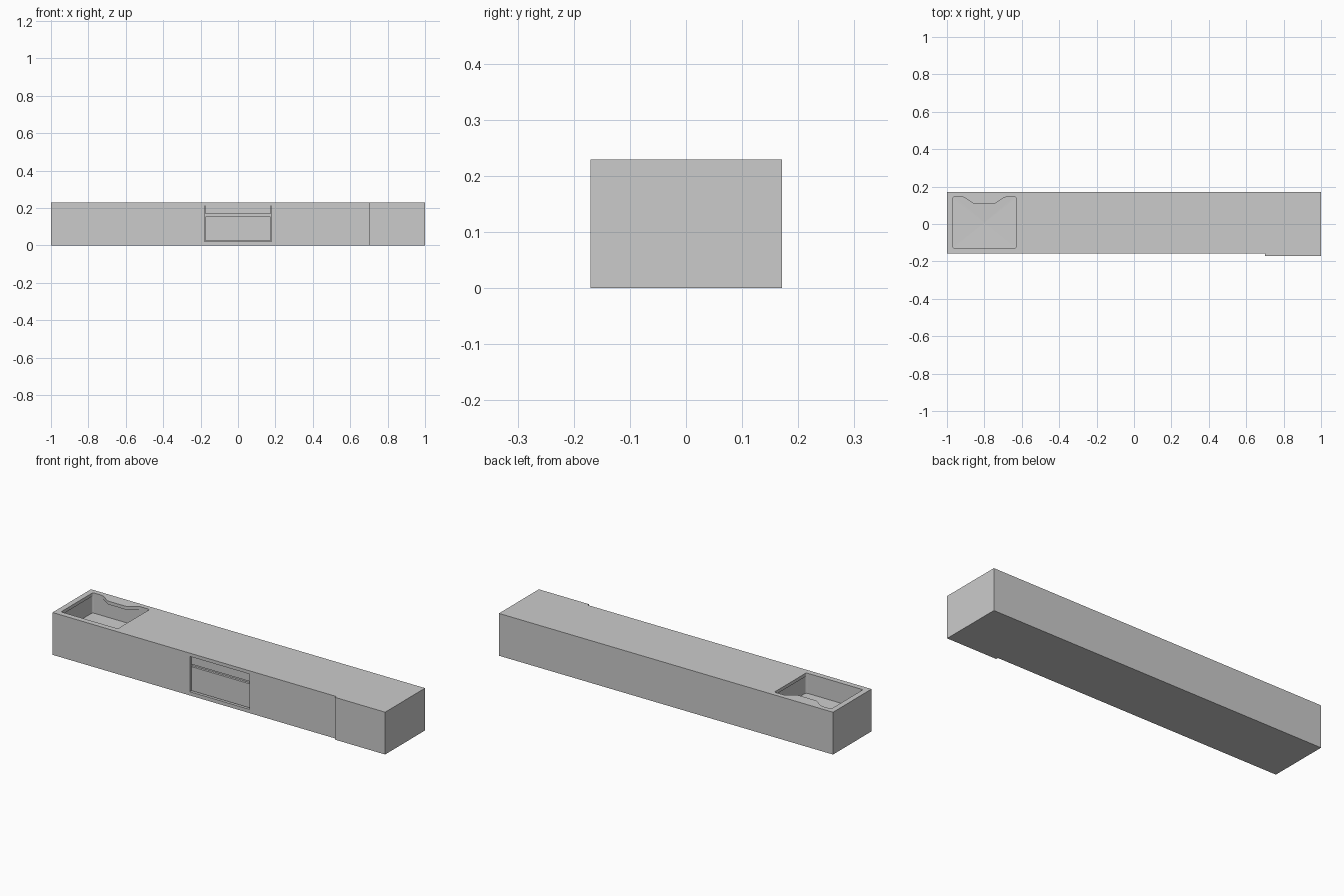
import bpy, bmesh
from mathutils import Vector

if "Cube" in bpy.data.objects:
    bpy.data.objects.remove(bpy.data.objects["Cube"])

BACK, FRONT, STEP, TOP = 0.171, -0.158, -0.170, 0.229


def prism(name, pts, z0, z1, radius=0.0, dip=0.0):
    """Extrude a plan outline; optionally round its corners and dip its base."""
    bm = bmesh.new()
    base = bm.faces.new([bm.verts.new((x, y, z0)) for x, y in pts])
    top = bmesh.ops.extrude_face_region(bm, geom=[base])["geom"]
    bmesh.ops.translate(bm, vec=(0, 0, z1 - z0),
                        verts=[v for v in top if isinstance(v, bmesh.types.BMVert)])
    if radius:
        upright = [e for e in bm.edges
                   if abs(e.verts[0].co.z - e.verts[1].co.z) > 1e-4]
        bmesh.ops.bevel(bm, geom=upright, offset=radius, segments=3,
                        profile=0.5, affect='EDGES')
    if dip:
        bottom = min(bm.faces, key=lambda f: f.calc_center_median().z)
        centre = bmesh.ops.poke(bm, faces=[bottom])["verts"][0]
        centre.co.z -= dip
    bmesh.ops.recalc_face_normals(bm, faces=bm.faces)
    mesh = bpy.data.meshes.new(name)
    bm.to_mesh(mesh)
    bm.free()
    obj = bpy.data.objects.new(name, mesh)
    bpy.context.collection.objects.link(obj)
    return obj


def rect(x0, x1, y0, y1):
    return [(x0, y0), (x1, y0), (x1, y1), (x0, y1)]


def cut(target, cutter):
    mod = target.modifiers.new("cut", 'BOOLEAN')
    mod.operation, mod.solver, mod.object = 'DIFFERENCE', 'EXACT', cutter
    bpy.context.view_layer.objects.active = target
    bpy.ops.object.modifier_apply(modifier=mod.name)
    bpy.data.objects.remove(cutter, do_unlink=True)


# Counter body, with the right end standing slightly proud
counter = prism("counter_body", [(-1, FRONT), (0.7, FRONT), (0.7, STEP),
                                 (1, STEP), (1, BACK), (-1, BACK)], 0, TOP)

# Sink basin, undercut below the counter top, floor falling to the middle
cut(counter, prism("basin_cutter", rect(-0.974, -0.626, -0.132, 0.147),
                   0.118, 0.211, radius=0.01, dip=0.004))

# Sink opening with the tap shelf notched into the back
cut(counter, prism("opening_cutter",
                   [(-0.97, -0.128), (-0.63, -0.128), (-0.63, 0.144), (-0.69, 0.144),
                    (-0.745, 0.107), (-0.855, 0.107), (-0.91, 0.144), (-0.97, 0.144)],
                   0.205, 0.25, radius=0.008))

# Appliance recess in the front
cut(counter, prism("recess_cutter", rect(-0.178, 0.178, -0.2, -0.138), 0.02, 0.211))

# Appliance door and control panel with the grip slot between them
for name, z0, z1 in (("appliance_door", 0.024, 0.154),
                     ("appliance_control_panel", 0.167, 0.209)):
    prism(name, rect(-0.174, 0.174, -0.150, -0.138), z0, z1)
